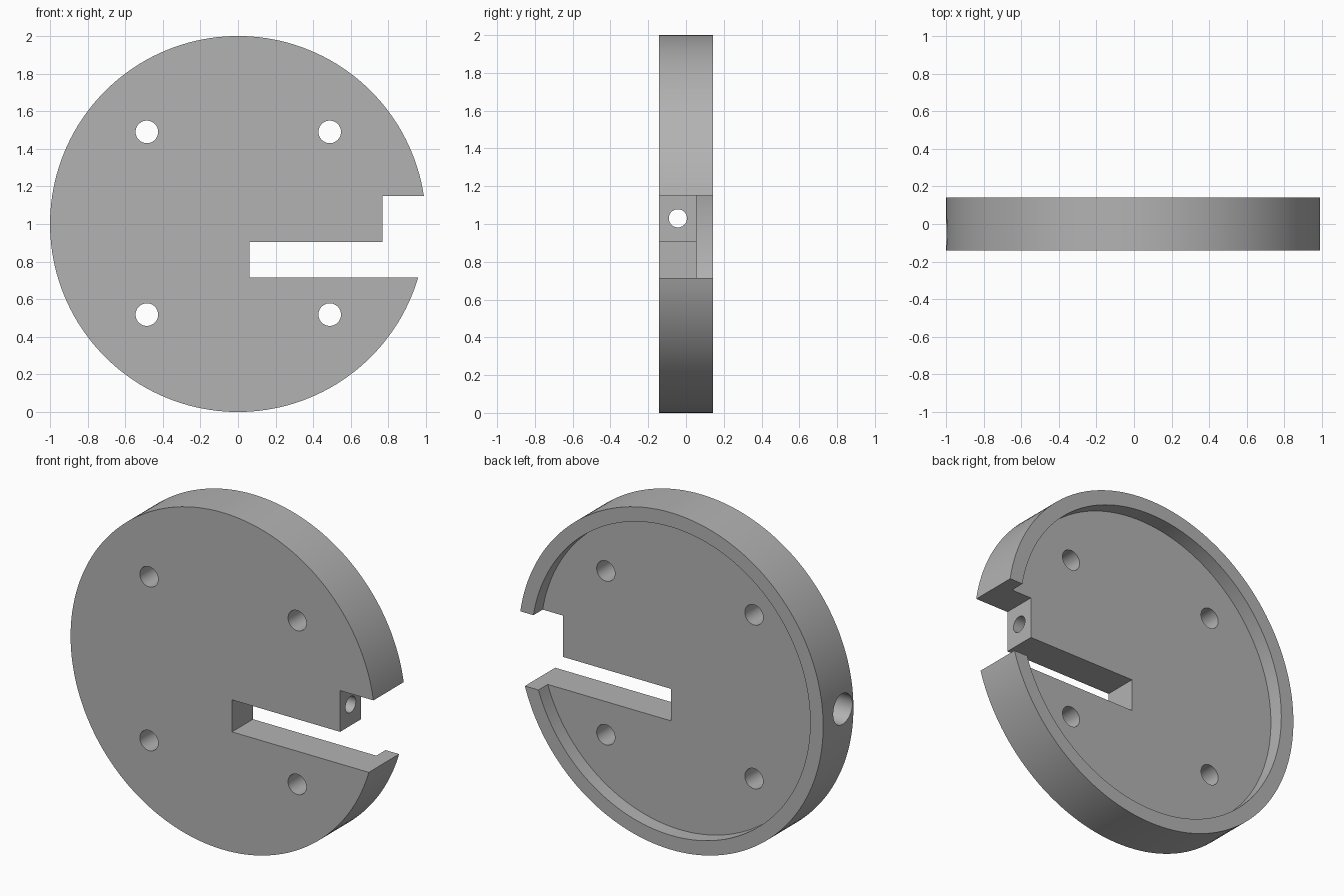
import bpy
from math import pi, radians

cube = bpy.data.objects.get("Cube")
if cube:
    bpy.data.objects.remove(cube, do_unlink=True)

# Plain grey finish
grey = bpy.data.materials.new("plain grey")
grey.use_nodes = True
colour = (0.45, 0.45, 0.45, 1)
grey.diffuse_color = colour
grey.node_tree.nodes["Principled BSDF"].inputs["Base Color"].default_value = colour

HALF = 0.142      # half thickness of the disc
FLOOR = 0.055     # depth position of the recess floor
BORE_Y = -0.043   # cross bore centre
BORE_Z = 1.03


def cylinder(name, radius, start, end, axis, across, sides=48):
    """Cylinder from start to end along axis; across holds the other two coordinates."""
    middle = (start + end) / 2
    if axis == "x":
        place, turn = (middle, *across), (0, pi / 2, 0)
    else:
        place, turn = (across[0], middle, across[1]), (pi / 2, 0, 0)
    bpy.ops.mesh.primitive_cylinder_add(vertices=sides, radius=radius, depth=end - start,
                                        location=place, rotation=turn)
    obj = bpy.context.object
    obj.name = name
    return obj


def block(name, x0, x1, z0, z1):
    """Box that passes right through the disc."""
    bpy.ops.mesh.primitive_cube_add(size=1, location=((x0 + x1) / 2, 0, (z0 + z1) / 2))
    obj = bpy.context.object
    obj.name = name
    obj.scale = (x1 - x0, 1, z1 - z0)
    return obj


# Disc body
disc = cylinder("mounting_disc", 1, -HALF, HALF, "y", (0, 1), 160)
disc.data.materials.append(grey)

# Back recess, side notch and long slot
cutters = [
    cylinder("back_recess", 0.915, FLOOR, 0.5, "y", (0, 1), 160),
    block("side_notch", 0.77, 1.3, 0.715, 1.15),
    block("long_slot", 0.06, 1.2, 0.715, 0.905),
]

# Four mounting holes
for x in (-0.485, 0.488):
    for z in (0.518, 1.49):
        cutters.append(cylinder("mounting_hole", 0.06, -0.5, 0.5, "y", (x, z)))

# Cross bore with a wider entry at the rim
cutters.append(cylinder("cross_bore", 0.048, -1.2, 1.1, "x", (BORE_Y, BORE_Z)))
cutters.append(cylinder("wide_entry", 0.09, -1.3, -0.5, "x", (BORE_Y, BORE_Z)))

for cutter in cutters:
    cutter.hide_render = True
    cut = disc.modifiers.new(cutter.name, "BOOLEAN")
    cut.operation = "DIFFERENCE"
    cut.solver = "EXACT"
    cut.object = cutter

# Apply the cuts and drop the cutters
bpy.ops.object.select_all(action="DESELECT")
disc.select_set(True)
bpy.context.view_layer.objects.active = disc
for cut in list(disc.modifiers):
    bpy.ops.object.modifier_apply(modifier=cut.name)
for cutter in cutters:
    bpy.data.objects.remove(cutter, do_unlink=True)

# One colour, smooth walls with sharp edges
disc.data.materials.clear()
disc.data.materials.append(grey)
bpy.ops.object.shade_smooth_by_angle(angle=radians(30))
